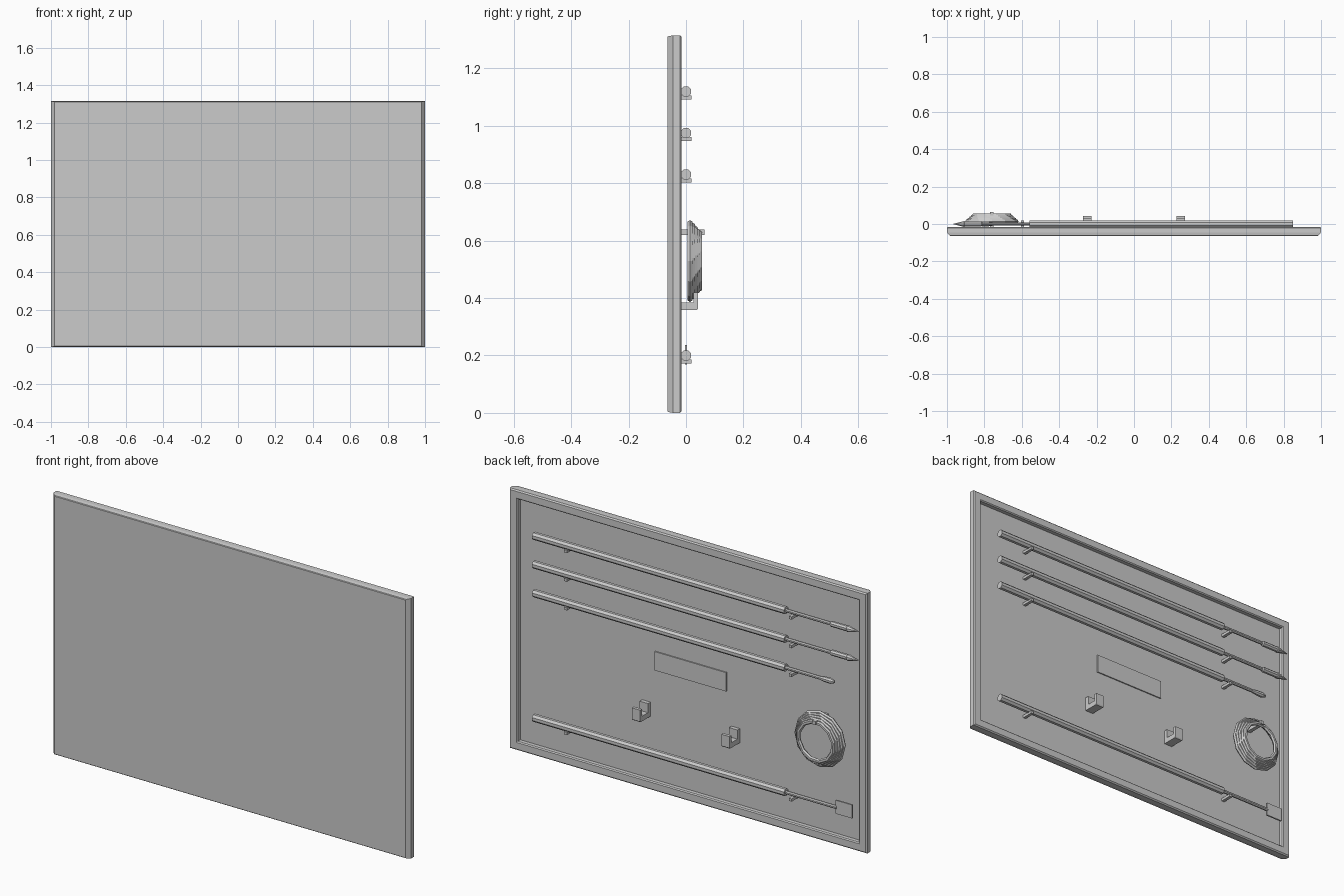
import bpy, bmesh, math

if "Cube" in bpy.data.objects:
    bpy.data.objects.remove(bpy.data.objects["Cube"])

H = 1.315          # board height
FLOOR = -0.04      # y of the recessed back surface


def make_object(name, bm):
    bmesh.ops.recalc_face_normals(bm, faces=bm.faces)
    me = bpy.data.meshes.new(name)
    bm.to_mesh(me)
    bm.free()
    ob = bpy.data.objects.new(name, me)
    bpy.context.collection.objects.link(ob)
    return ob


def loft(name, rings):
    """Skin a list of vertex rings and cap both ends."""
    bm = bmesh.new()
    loops = [[bm.verts.new(p) for p in ring] for ring in rings]
    n = len(loops[0])
    for a, b in zip(loops, loops[1:]):
        for i in range(n):
            j = (i + 1) % n
            bm.faces.new((a[i], a[j], b[j], b[i]))
    bm.faces.new(loops[0])
    bm.faces.new(loops[-1])
    return make_object(name, bm)


def box(name, x0, x1, y0, y1, z0, z1):
    return loft(name, [[(x0, y, z0), (x1, y, z0), (x1, y, z1), (x0, y, z1)]
                       for y in (y0, y1)])


def rod(name, profile, z, sides=8):
    """Round bar along x from (x, radius) pairs."""
    ang = [2 * math.pi * (i + 0.5) / sides for i in range(sides)]
    return loft(name, [[(x, r * math.cos(a), z + r * math.sin(a)) for a in ang]
                       for x, r in profile])


# Board: bevelled front, framed edge and recessed back, as (y, x inset, z inset)
board_profile = [(-0.065, 0.018, 0.006), (-0.062, 0.015, 0.003),
                 (-0.045, 0.0, 0.0), (-0.021, 0.0, 0.0),
                 (-0.015, 0.006, 0.006), (-0.015, 0.04, 0.04),
                 (-0.02, 0.045, 0.045), (FLOOR, 0.045, 0.045)]
loft("board", [[(-1 + i, y, k), (1 - i, y, k), (1 - i, y, H - k), (-1 + i, y, H - k)]
               for y, i, k in board_profile])

# Poles: thick shaft, thin rod and a tool tip each
R, r = 0.019, 0.009
pointed = [(-0.81, r), (-0.815, 0.014), (-0.905, 0.014), (-0.908, 0.017), (-0.968, 0.001)]
rounded = [(-0.75, r), (-0.775, 0.013), (-0.81, 0.014), (-0.83, 0.007)]
flat_end = [(-0.845, r)]
for n, (z, tip) in enumerate([(1.12, pointed), (0.975, pointed),
                              (0.83, rounded), (0.2, flat_end)], 1):
    rod(f"pole_{n}", [(0.85, R), (-0.56, R), (-0.56, r)] + tip, z)
    for side, x in (("right", 0.66), ("left", -0.597)):
        box(f"pole_{n}_peg_{side}", x - 0.008, x + 0.008, FLOOR, 0.02, z - 0.028, z - 0.014)
box("scraper_blade", -0.932, -0.84, -0.004, 0.004, 0.168, 0.236)

# Blank plate in the middle
box("blank_plate", -0.2, 0.2, FLOOR - 0.004, FLOOR + 0.006, 0.6, 0.695)

# Two J-shaped hooks
hook = [(FLOOR, 0.358), (0.038, 0.358), (0.042, 0.364), (0.042, 0.42), (0.026, 0.42),
        (0.026, 0.384), (-0.02, 0.384), (-0.02, 0.43), (FLOOR, 0.43)]
for side, x in (("right", 0.25), ("left", -0.25)):
    loft(f"hook_{side}", [[(x + d, y, z) for y, z in hook] for d in (-0.023, 0.023)])

# Coil of rope: tapering stack of rings hanging on a peg
CX, CZ, SIDES, TUBE = -0.76, 0.529, 12, 6
bm = bmesh.new()
for k in range(5):
    major, yc, minor = 0.132 - 0.0085 * k, 0.014 + 0.0083 * k, 0.0105
    grid = []
    for i in range(SIDES):
        a = 2 * math.pi * (i + 0.15 * k) / SIDES
        ring = []
        for j in range(TUBE):
            b = 2 * math.pi * j / TUBE
            q = major + minor * math.cos(b)
            ring.append(bm.verts.new((CX + q * math.cos(a), yc + minor * math.sin(b),
                                      CZ + q * math.sin(a))))
        grid.append(ring)
    for i in range(SIDES):
        for j in range(TUBE):
            s, t = grid[i], grid[(i + 1) % SIDES]
            bm.faces.new((s[j], t[j], t[(j + 1) % TUBE], s[(j + 1) % TUBE]))
make_object("rope_coil", bm)
box("coil_peg", CX - 0.01, CX + 0.01, FLOOR, 0.065, 0.62, 0.638)
